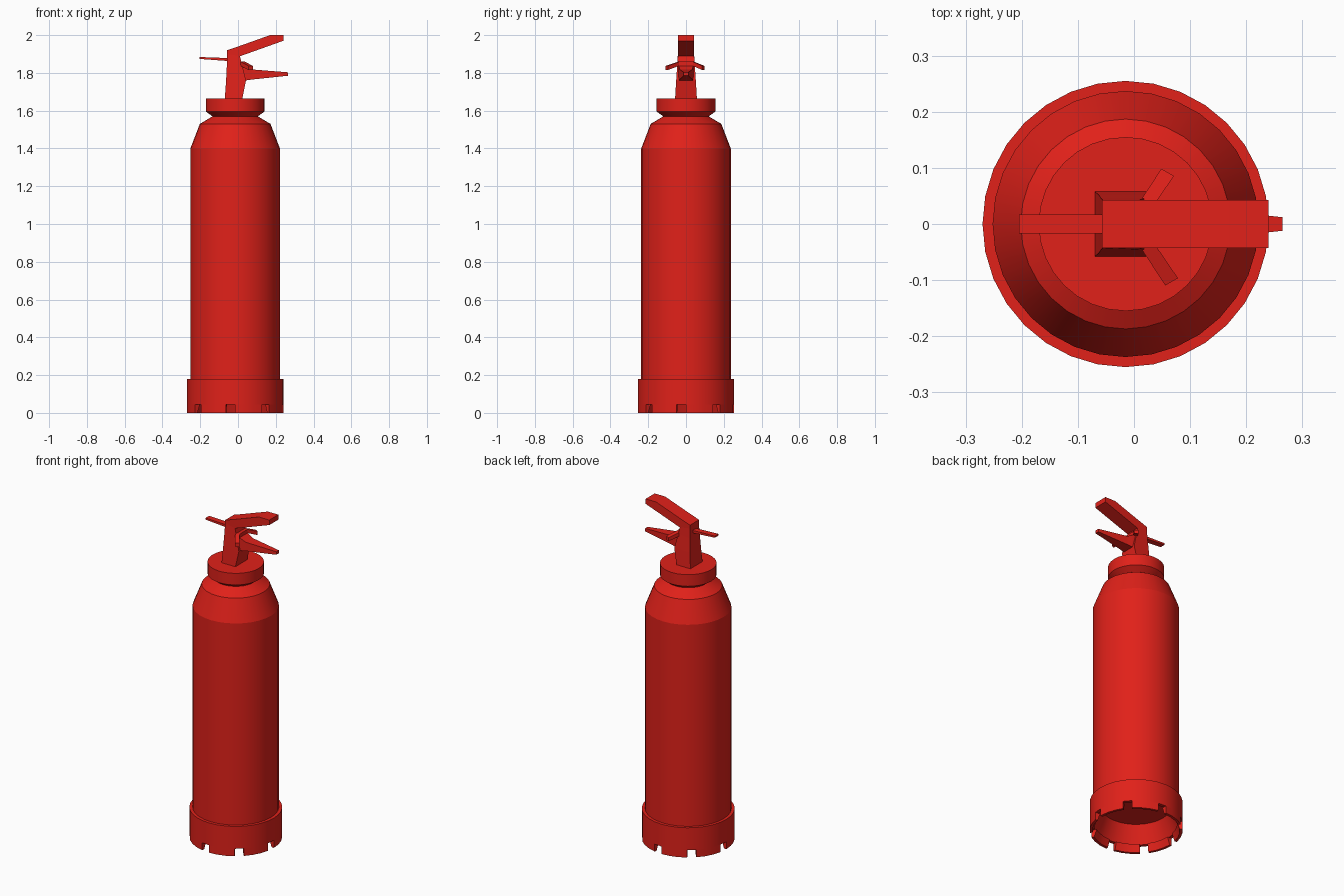
import bpy, bmesh, math
from mathutils import Vector

if "Cube" in bpy.data.objects:
    bpy.data.objects.remove(bpy.data.objects["Cube"])

CX = -0.015          # axis of the cylinder
N = 32               # sides of every round part
RED = bpy.data.materials.new("red_paint")
RED.diffuse_color = (0.75, 0.015, 0.01, 1)
RED.use_nodes = True
RED.node_tree.nodes["Principled BSDF"].inputs["Base Color"].default_value = RED.diffuse_color


def finish(bm, name, smooth=False):
    bmesh.ops.remove_doubles(bm, verts=bm.verts, dist=1e-5)
    bmesh.ops.recalc_face_normals(bm, faces=bm.faces)
    me = bpy.data.meshes.new(name)
    bm.to_mesh(me)
    bm.free()
    ob = bpy.data.objects.new(name, me)
    bpy.context.collection.objects.link(ob)
    me.materials.append(RED)
    if smooth:
        bpy.ops.object.select_all(action='DESELECT')
        bpy.context.view_layer.objects.active = ob
        ob.select_set(True)
        bpy.ops.object.shade_smooth_by_angle(angle=math.radians(20))
    return ob


def revolve(bm, profile, first=0, count=N, closed=False):
    """Spin (radius, z) points around the axis; closed profiles get end caps."""
    rings = []
    for i in range(count + 1):
        a = 2 * math.pi * (first + i) / N
        rings.append([bm.verts.new((CX + r * math.cos(a), r * math.sin(a), z))
                      for r, z in profile])
    n = len(profile)
    for a, b in zip(rings, rings[1:]):
        for j in range(n if closed else n - 1):
            k = (j + 1) % n
            bm.faces.new((a[j], b[j], b[k], a[k]))
    if closed:
        bm.faces.new(rings[0])
        bm.faces.new(rings[-1])


def lathe(name, profile):
    bm = bmesh.new()
    revolve(bm, profile)
    bmesh.ops.dissolve_degenerate(bm, dist=1e-6, edges=bm.edges)
    return finish(bm, name, True)


def loft(name, sections):
    """Skin a chain of four-cornered sections."""
    bm = bmesh.new()
    rings = [[bm.verts.new(p) for p in s] for s in sections]
    for a, b in zip(rings, rings[1:]):
        for j in range(4):
            k = (j + 1) % 4
            bm.faces.new((a[j], a[k], b[k], b[j]))
    bm.faces.new(rings[0])
    bm.faces.new(rings[-1])
    return finish(bm, name)


def strut(name, pairs):
    """Each section: lower (x, z), upper (x, z) and half width in y."""
    return loft(name, [[(x0, -w, z0), (x0, w, z0), (x1, w, z1), (x1, -w, z1)]
                       for (x0, z0), (x1, z1), w in pairs])


# Tank with shoulder, pinched neck and collar
lathe("tank", [(0, 0.165), (0.237, 0.165), (0.237, 1.40), (0.187, 1.53),
               (0.12, 1.57), (0.155, 1.595), (0.155, 1.665), (0, 1.665)])

# Base cup, hollow underneath
lathe("base_cup", [(0.225, 0.18), (0.255, 0.18), (0.255, 0.045),
                   (0.235, 0.045), (0.19, 0.15), (0, 0.15)])

# Feet: three segments wide with one-segment notches
bm = bmesh.new()
for i in range(8):
    revolve(bm, [(0.255, 0.045), (0.255, 0), (0.24, 0), (0.225, 0.045)],
            i * 4, 3, True)
finish(bm, "base_feet", True)

# Valve post
strut("valve_post", [((-0.07, 1.66), (0.022, 1.66), 0.058),
                     ((-0.063, 1.76), (0.042, 1.76), 0.052),
                     ((-0.059, 1.84), (0.02, 1.85), 0.046),
                     ((-0.056, 1.90), (0.01, 1.89), 0.043)])

# Upper squeeze lever
strut("upper_lever", [((-0.057, 1.87), (-0.057, 1.92), 0.043),
                      ((0.01, 1.888), (0.01, 1.943), 0.043),
                      ((0.17, 1.945), (0.17, 2.0), 0.043),
                      ((0.24, 1.97), (0.24, 2.0), 0.043)])

# Lower carry handle, tapering to its tip
strut("lower_handle", [((0.0, 1.755), (0.0, 1.86), 0.042),
                       ((0.042, 1.76), (0.042, 1.835), 0.038),
                       ((0.075, 1.765), (0.075, 1.818), 0.033),
                       ((0.265, 1.785), (0.265, 1.803), 0.012)])

# Thin nozzle to the left
strut("nozzle", [((-0.205, 1.874), (-0.205, 1.884), 0.017),
                 ((-0.04, 1.862), (-0.04, 1.878), 0.017)])

# Swept cross bar under the lever
path = [(0.067, -0.103, 1.826), (0.025, -0.04, 1.848),
        (0.025, 0.04, 1.848), (0.06, 0.092, 1.826)]
dirs = [(0.87, 0.5), (0.97, 0.24), (0.97, -0.24), (0.87, -0.5)]
loft("cross_bar", [[(x + s * 0.013 * dx, y + s * 0.013 * dy, z + t)
                    for s, t in ((-1, -0.011), (1, -0.011), (1, 0.011), (-1, 0.011))]
                   for (x, y, z), (dx, dy) in zip(path, dirs)])
